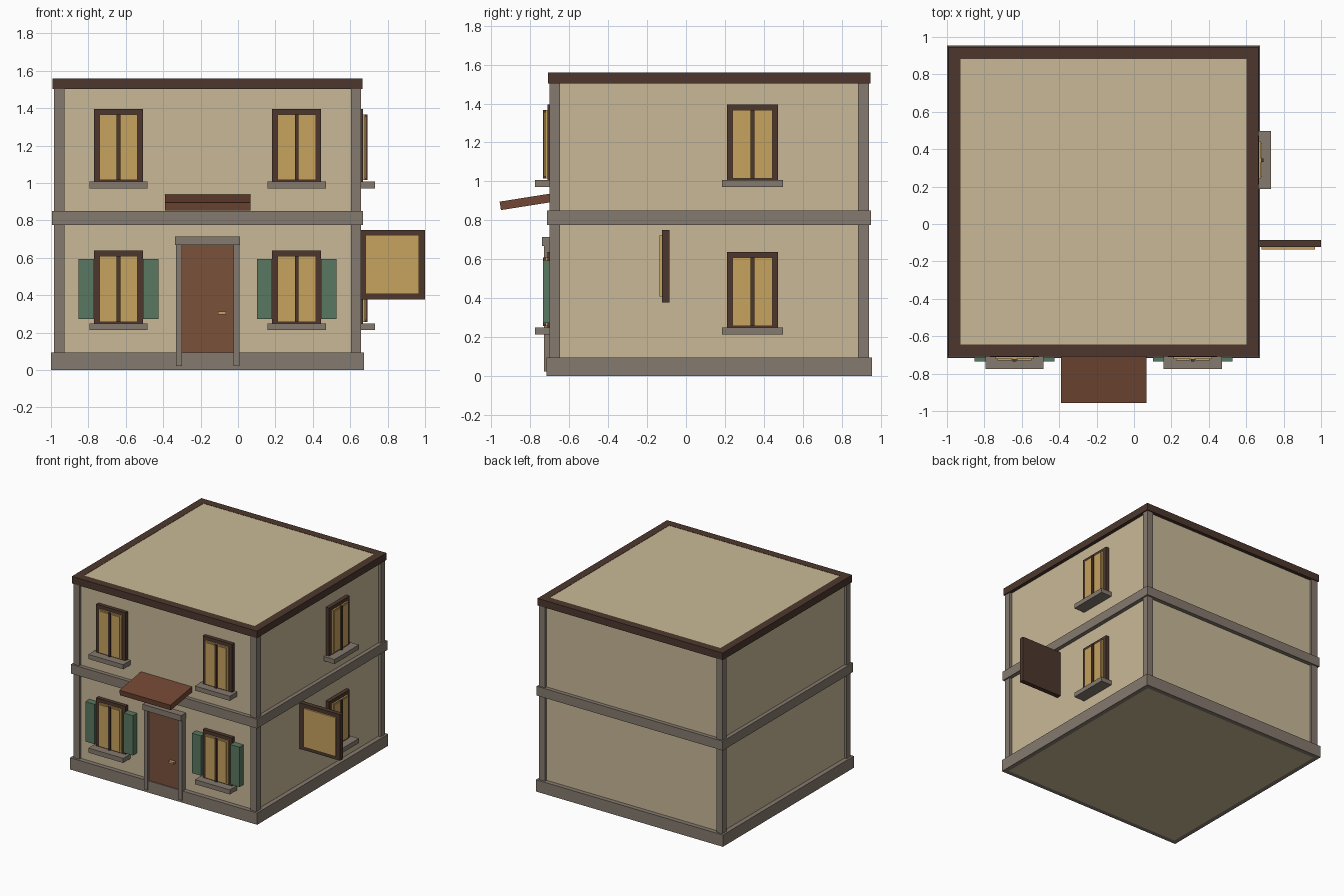
import bpy
import bmesh
import math

if "Cube" in bpy.data.objects:
    bpy.data.objects.remove(bpy.data.objects["Cube"])

CX, CY = -0.1625, 0.119   # centre of the house footprint


def mat(name, rgb):
    m = bpy.data.materials.new(name)
    m.diffuse_color = (*rgb, 1)
    m.use_nodes = True
    m.node_tree.nodes["Principled BSDF"].inputs["Base Color"].default_value = m.diffuse_color
    return m


PLASTER = mat("tan plaster", (0.584, 0.485, 0.309))
STONE = mat("grey stone", (0.235, 0.195, 0.156))
DARK = mat("dark wood", (0.074, 0.039, 0.026))
GOLD = mat("gold", (0.571, 0.361, 0.114))
GREEN = mat("green paint", (0.102, 0.188, 0.119))
DOOR = mat("door wood", (0.195, 0.083, 0.044))
CANOPY = mat("canopy red brown", (0.165, 0.062, 0.033))


def finish(name, bm, material):
    bmesh.ops.recalc_face_normals(bm, faces=bm.faces)
    me = bpy.data.meshes.new(name)
    bm.to_mesh(me)
    bm.free()
    me.materials.append(material)
    ob = bpy.data.objects.new(name, me)
    bpy.context.collection.objects.link(ob)
    return ob


def box(name, x, y, z, material):
    """Box from (min, max) pairs."""
    bm = bmesh.new()
    bmesh.ops.create_cube(bm, size=1)
    for v in bm.verts:
        v.co = [(a + b) / 2 + c * abs(b - a) for (a, b), c in zip((x, y, z), v.co)]
    return finish(name, bm, material)


def ring(name, outer, inner, z0, z1, material):
    """Square band around the house."""
    bm = bmesh.new()
    loops = []
    for r, z in ((outer, z0), (outer, z1), (inner, z1), (inner, z0)):
        loops.append([bm.verts.new((CX + sx * r, CY + sy * r, z))
                      for sx, sy in ((-1, -1), (1, -1), (1, 1), (-1, 1))])
    for i in range(4):
        a, b = loops[i], loops[(i + 1) % 4]
        for j in range(4):
            k = (j + 1) % 4
            bm.faces.new((a[j], a[k], b[k], b[j]))
    return finish(name, bm, material)


def wall_box(name, side, u, out, z, material):
    """Box on a wall: u runs along it, out is distance from the house centre."""
    if side == "front":
        return box(name, u, (CY - out[1], CY - out[0]), z, material)
    return box(name, (CX + out[0], CX + out[1]), u, z, material)


def window(label, side, c, z, shutters=False):
    def part(name, half, out, z0, z1, m, off=0):
        wall_box(f"{label}_{name}", side, (c + off - half, c + off + half),
                 (0.79, out), (z + z0, z + z1), m)
    part("frame", 0.131, 0.83, 0.0, 0.39, DARK)
    part("pane", 0.102, 0.842, 0.01, 0.362, GOLD)
    for s, n in ((-1, "left"), (1, "right")):
        part(f"{n}_leaf", 0.038, 0.848, 0.02, 0.352, GOLD, s * 0.052)
        if shutters:
            part(f"{n}_shutter", 0.041, 0.853, 0.024, 0.346, GREEN, s * 0.172)
    part("mullion", 0.0095, 0.855, 0.01, 0.362, DARK)
    part("sill", 0.156, 0.895, -0.035, 0.002, STONE)


# House body and roof panel
W = 0.80
box("walls", (CX - W, CX + W), (CY - W, CY + W), (0, 1.53), PLASTER)
box("roof_panel", (CX - 0.764, CX + 0.764), (CY - 0.764, CY + 0.764), (1.5, 1.558), PLASTER)

# Bands and corner posts
ring("plinth", 0.8365, W, 0, 0.095, STONE)
ring("floor_band", 0.832, 0.79, 0.775, 0.85, STONE)
ring("roof_trim", 0.828, 0.764, 1.503, 1.56, DARK)
for sx in (-1, 1):
    for sy in (-1, 1):
        box("corner_post",
            sorted((CX + sx * 0.766, CX + sx * 0.82)),
            sorted((CY + sy * 0.766, CY + sy * 0.82)), (0.05, 1.51), STONE)

# Windows
for floor, z in (("lower", 0.248), ("upper", 1.005)):
    for s, n in ((-1, "left"), (1, "right")):
        window(f"{floor}_{n}_window", "front", CX + s * 0.4765, z, floor == "lower")
    window(f"{floor}_side_window", "side", 0.342, z)

# Door with stone surround
wall_box("door", "front", (-0.3, -0.025), (0.79, 0.828), (0.03, 0.67), DOOR)
for s, n in ((-1, "left"), (1, "right")):
    c = CX + s * 0.154
    wall_box(f"{n}_door_jamb", "front", (c - 0.016, c + 0.016), (0.79, 0.848), (0.022, 0.67), STONE)
wall_box("door_lintel", "front", (CX - 0.173, CX + 0.173), (0.79, 0.86), (0.668, 0.714), STONE)
wall_box("door_handle", "front", (-0.108, -0.064), (0.82, 0.855), (0.297, 0.312), GOLD)

# Sloping canopy over the door
canopy = box("door_canopy", (CX - 0.228, CX + 0.228), (-0.14, 0.14), (-0.022, 0.022), CANOPY)
canopy.location = (0, -0.816, 0.896)
canopy.rotation_euler.x = math.radians(9)

# Hanging sign board on the side wall
box("sign_board", (0.637, 1.0), (-0.123, -0.086), (0.378, 0.75), DARK)
box("sign_panel", (0.683, 0.967), (-0.136, -0.12), (0.408, 0.721), GOLD)
